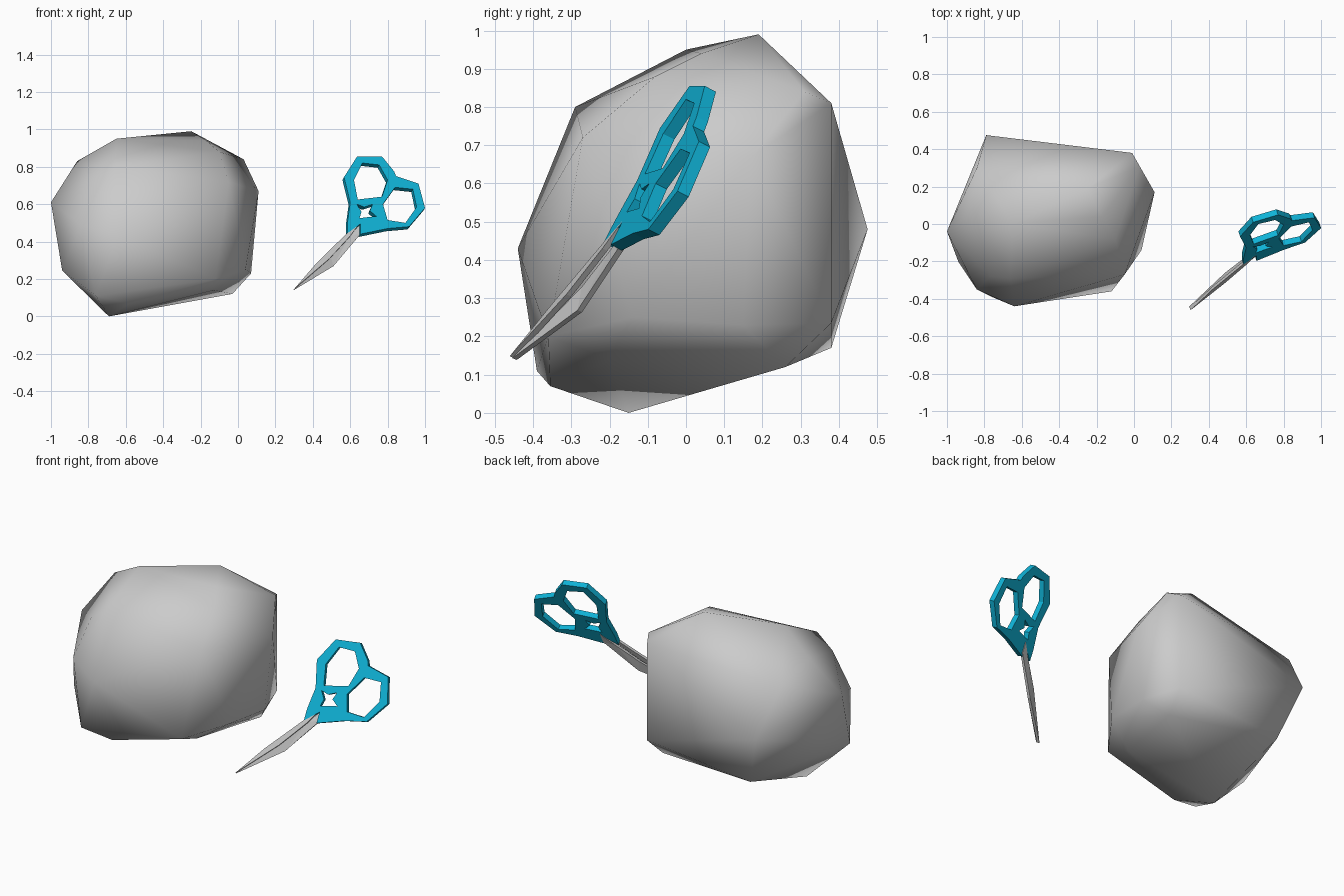
import bpy, bmesh
from mathutils import Vector

if "Cube" in bpy.data.objects:
    bpy.data.objects.remove(bpy.data.objects["Cube"])


def finish(name, bm, material=None):
    mesh = bpy.data.meshes.new(name)
    bm.to_mesh(mesh)
    bm.free()
    obj = bpy.data.objects.new(name, mesh)
    bpy.context.collection.objects.link(obj)
    if material:
        mesh.materials.append(material)
    return obj


# Rock: smooth-shaded hull around its corner points
ROCK = [
    (-.25, .19, .99), (-.65, 0, .95), (-.86, .07, .83), (-.17, .04, .94),
    (-.10, -.08, .88), (.03, .31, .84), (-.01, .38, .81), (-.66, -.29, .80),
    (-.77, -.28, .72), (-.05, -.27, .72), (.11, .17, .67), (-1, -.04, .61),
    (-.84, -.35, .49), (-.79, .475, .48), (-.64, -.44, .43), (.04, -.14, .25),
    (-.94, -.20, .245), (.07, .15, .23), (-.01, .38, .235), (-.12, -.36, .20),
    (-.69, .38, .17), (-.13, -.20, .14), (-.03, .26, .12), (-.76, -.39, .11),
    (-.58, -.355, .07), (-.69, -.15, 0), (-.84, .30, .75),
]
bm = bmesh.new()
for p in ROCK:
    bm.verts.new(p)
bmesh.ops.convex_hull(bm, input=bm.verts)
bmesh.ops.delete(bm, geom=[v for v in bm.verts if not v.link_faces], context='VERTS')
bmesh.ops.recalc_face_normals(bm, faces=bm.faces)
for f in bm.faces:
    f.smooth = True
finish("rock", bm)

# Scissors lie in a tilted plane: y = A x + B z + C
A, B, C = .30, .51, -.618
BACK = Vector((-A, 1, -B)).normalized()


def plate(name, loops, thickness, material=None):
    """Flat plate from front-view loops (x, z, optional depth); later loops are holes."""
    bm = bmesh.new()
    for loop in loops:
        vs = []
        for x, z, *d in loop:
            depth = d[0] if d else 0
            vs.append(bm.verts.new(Vector((x, A * x + B * z + C, z)) + BACK * depth))
        for i, v in enumerate(vs):
            bm.edges.new((vs[i - 1], v))
    bmesh.ops.triangle_fill(bm, use_beauty=True, edges=bm.edges[:], normal=-BACK)
    for f in bm.faces:
        f.normal_update()
        if f.normal.dot(BACK) > 0:
            f.normal_flip()
    obj = finish(name, bm, material)
    mod = obj.modifiers.new("thickness", 'SOLIDIFY')
    mod.thickness = thickness
    mod.offset = -1
    return obj


teal = bpy.data.materials.new("teal_plastic")
teal.diffuse_color = (.005, .45, .68, 1)
teal.use_nodes = True
teal.node_tree.nodes["Principled BSDF"].inputs["Base Color"].default_value = teal.diffuse_color

# Handles: one outline with two finger holes and a small star-shaped hole
outline = [(.585, .50), (.60, .61), (.567, .745), (.637, .855), (.77, .855),
           (.835, .775), (.845, .75), (.965, .71), (1.0, .58), (.915, .48),
           (.80, .47), (.655, .44), (.655, .495), (.585, .445)]
left_hole = [(.62, .73), (.665, .82), (.755, .81), (.80, .73), (.77, .64), (.64, .625)]
right_hole = [(.84, .69), (.935, .68), (.955, .585), (.895, .50), (.80, .515), (.775, .60)]
star_hole = [(.635, .60), (.675, .585), (.72, .60), (.705, .565), (.74, .535),
             (.69, .53), (.65, .525), (.66, .56)]
plate("scissor_handles", [outline, left_hole, right_hole, star_hole], .034, teal)

# Blades, meeting at the tip
plate("front_blade", [[(.30, .145, -.008), (.42, .285, -.003), (.585, .447, 0),
                       (.655, .505, 0), (.60, .43, 0),
                       (.49, .31, 0)]], .015)
plate("back_blade", [[(.302, .143, .0), (.52, .285, .038), (.665, .455, .022),
                      (.665, .51, .022), (.60, .44, .022), (.50, .34, .025)]], .015)
